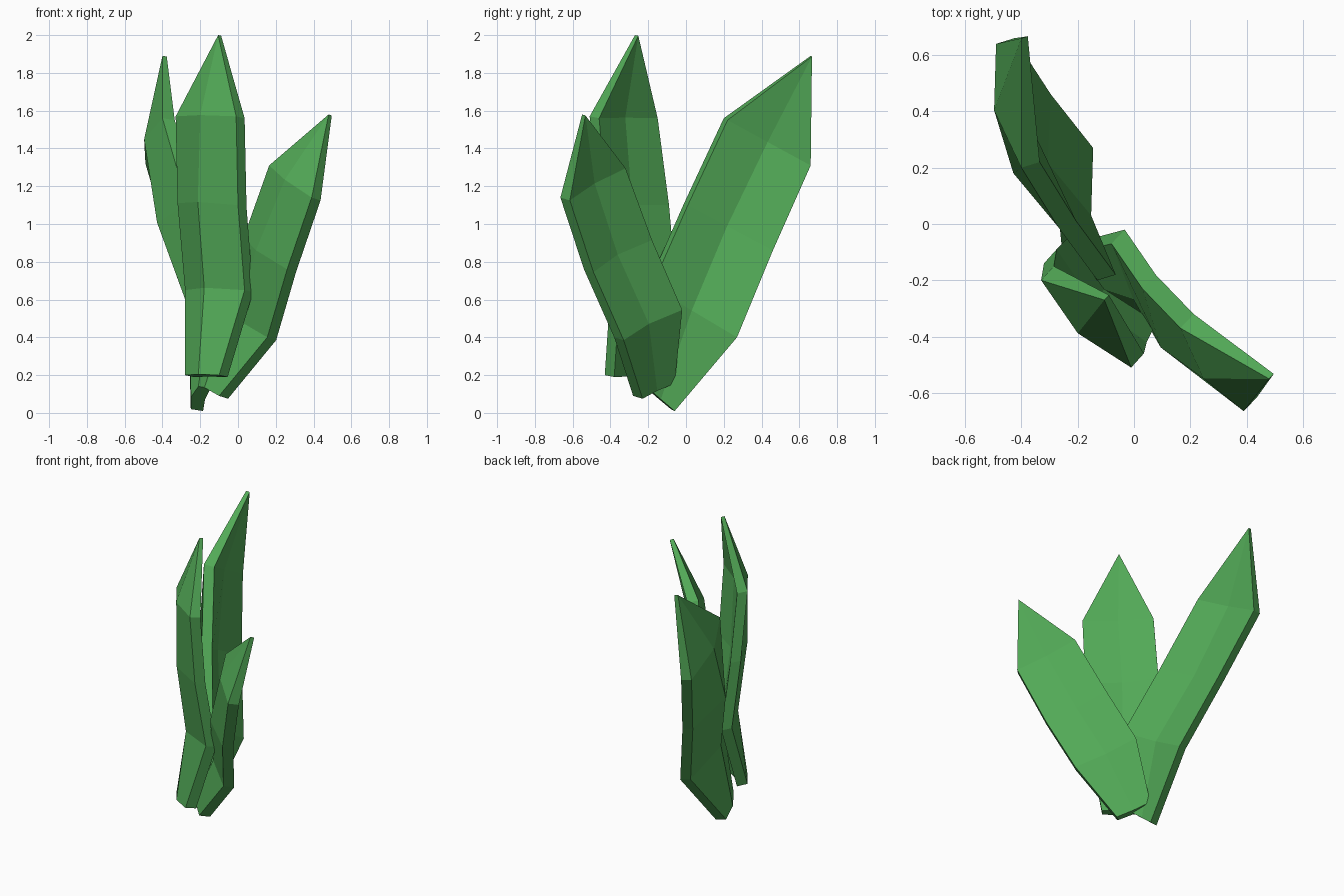
import bpy, bmesh
from mathutils import Vector as V

if "Cube" in bpy.data.objects:
    bpy.data.objects.remove(bpy.data.objects["Cube"])

green = bpy.data.materials.new("leaf_green")
green.diffuse_color = (0.085, 0.40, 0.095, 1)
green.use_nodes = True
green.node_tree.nodes["Principled BSDF"].inputs["Base Color"].default_value = green.diffuse_color


def leaf(name, rings, tip, thick):
    """Folded blade: each ring is (left edge, right edge, ridge height); hexagonal section closing on a tip."""
    bm = bmesh.new()
    t = V(thick)
    n = t.normalized()
    loops = []
    for l, r, fold in rings:
        l, r = V(l), V(r)
        mid = (l + r) / 2
        pts = [l, mid - n * fold, r, r + t, mid + t - n * fold * 0.5, l + t]
        loops.append([bm.verts.new(p) for p in pts])
    # the tip is a short edge, front to back
    front = bm.verts.new(V(tip))
    back = bm.verts.new(V(tip) + t * 0.35)
    top = [front] * 3 + [back] * 3
    for a, b in zip(loops, loops[1:] + [top]):
        for i in range(6):
            j = (i + 1) % 6
            bm.faces.new(list(dict.fromkeys([a[i], a[j], b[j], b[i]])))
    # base cap
    a = loops[0]
    bm.faces.new([a[0], a[1], a[4], a[5]])
    bm.faces.new([a[1], a[2], a[3], a[4]])
    bmesh.ops.recalc_face_normals(bm, faces=bm.faces)
    me = bpy.data.meshes.new(name)
    bm.to_mesh(me)
    bm.free()
    me.materials.append(green)
    bpy.context.collection.objects.link(bpy.data.objects.new(name, me))


# upright middle leaf
leaf("middle_leaf", [
    ((-.28, -.27, .20), (-.10, -.43, .20), .03),
    ((-.28, -.10, .65), (.035, -.40, .65), .085),
    ((-.32, -.14, 1.11), (.00, -.47, 1.10), .08),
    ((-.33, -.20, 1.57), (-.01, -.51, 1.57), .045)],
    (-.105, -.27, 2.0), (.045, .05, -.01))

# tall leaf leaning to the back
leaf("back_leaf", [
    ((-.25, -.08, .02), (-.21, -.22, .14), .02),
    ((-.21, .25, .41), (-.13, -.20, .68), .10),
    ((-.36, .44, .87), (-.27, -.01, 1.11), .12),
    ((-.49, .64, 1.32), (-.40, .20, 1.56), .055)],
    (-.40, .66, 1.89), (.065, .02, -.01))

# short leaf leaning to the front right
leaf("front_leaf", [
    ((-.23, -.11, .17), (-.10, -.28, .09), .02),
    ((-.08, -.07, .56), (.155, -.38, .40), .06),
    ((.03, -.23, .93), (.26, -.54, .76), .075),
    ((.165, -.37, 1.31), (.39, -.665, 1.14), .045)],
    (.48, -.55, 1.58), (.047, .05, -.015))
